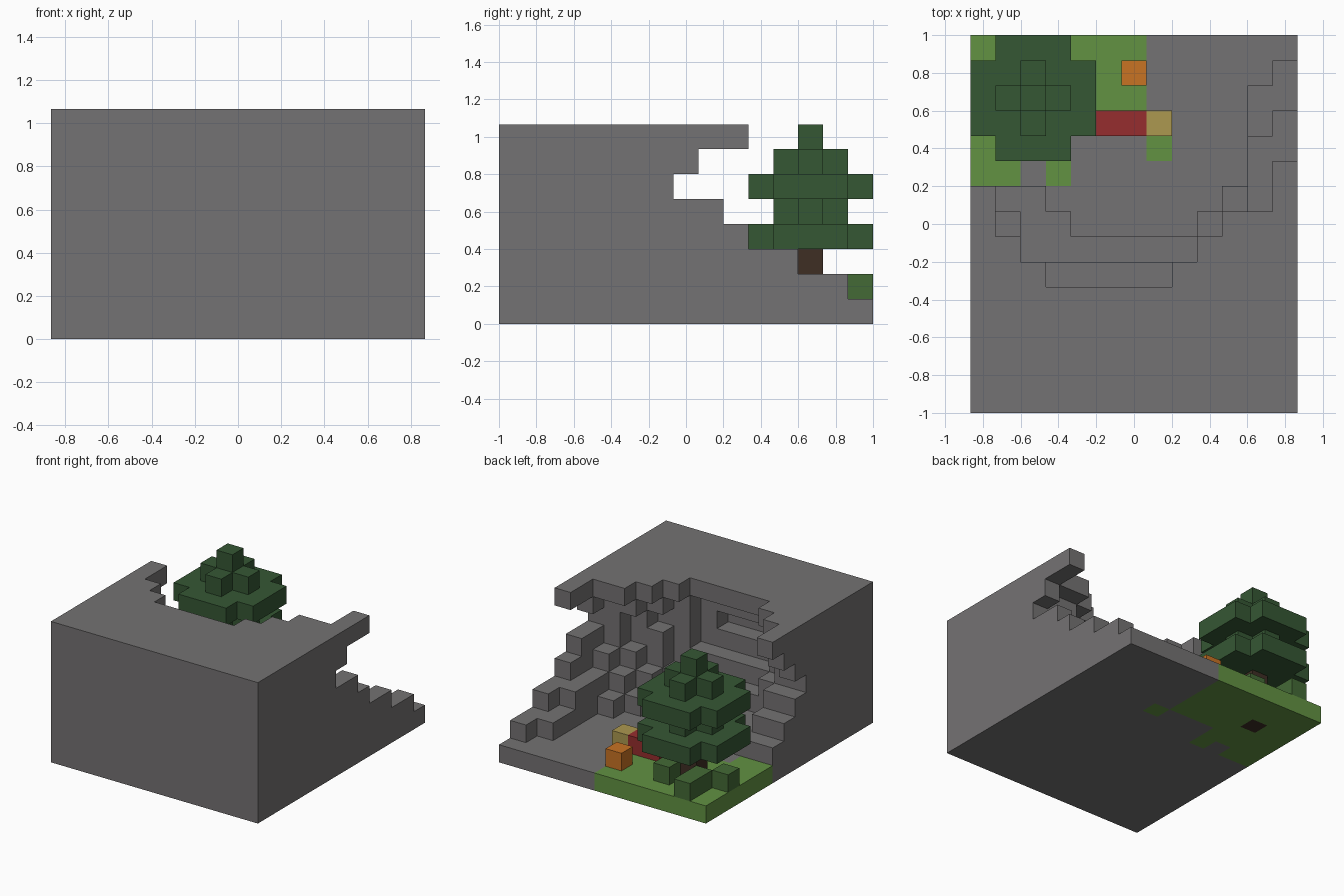
import bpy
import bmesh
from mathutils import Vector

# Grid of cubes: width, depth, height
NX, NY, NZ = 13, 15, 8
SIZE = 2 / NY

if "Cube" in bpy.data.objects:
    bpy.data.objects.remove(bpy.data.objects["Cube"], do_unlink=True)


def linear(channel):
    c = channel / 255
    return c / 12.92 if c <= 0.04045 else ((c + 0.055) / 1.055) ** 2.4


def make_material(name, rgb):
    colour = [linear(c) for c in rgb] + [1]
    mat = bpy.data.materials.new(name)
    mat.use_nodes = True
    mat.diffuse_color = colour
    mat.node_tree.nodes["Principled BSDF"].inputs["Base Color"].default_value = colour
    return mat


def block(xs, ys, zs):
    """All cells in the given index ranges."""
    return {(x, y, z) for x in xs for y in ys for z in zs}


def disc(centre, z, radius):
    """Square layer of cells with its corners left out."""
    cx, cy = centre
    span = range(-radius, radius + 1)
    return {(cx + a, cy + b, z) for a in span for b in span
            if abs(a) + abs(b) < 2 * radius or radius == 0}


def build(name, cells, mat, occupied):
    """Skin a set of cells, leaving out faces that touch another cell."""
    bm = bmesh.new()
    for cell in sorted(cells):
        for axis in range(3):
            for side in (-1, 1):
                normal = Vector((0, 0, 0))
                normal[axis] = side
                neighbour = tuple(int(c + n) for c, n in zip(cell, normal))
                if neighbour in occupied:
                    continue
                u = Vector((0, 0, 0))
                u[(axis + 1) % 3] = 0.5
                v = normal.cross(u)
                mid = Vector(cell) + Vector((0.5, 0.5, 0.5)) + normal / 2
                corners = (mid - u - v, mid + u - v, mid + u + v, mid - u + v)
                offset = Vector((NX / 2, NY / 2, 0))
                bm.faces.new([bm.verts.new((c - offset) * SIZE) for c in corners])
    bmesh.ops.remove_doubles(bm, verts=bm.verts, dist=SIZE / 100)
    mesh = bpy.data.meshes.new(name)
    bm.to_mesh(mesh)
    bm.free()
    mesh.materials.append(mat)
    obj = bpy.data.objects.new(name, mesh)
    bpy.context.collection.objects.link(obj)


# Colours
rock_grey = make_material("rock grey", (116, 114, 115))
grass_green = make_material("grass green", (98, 146, 66))
bush_green = make_material("bush green", (68, 106, 54))
leaf_green = make_material("leaf green", (53, 87, 52))
bark_brown = make_material("bark brown", (62, 46, 36))
cloth_red = make_material("cloth red", (150, 45, 46))
pillow_tan = make_material("pillow tan", (172, 152, 80))
fire_orange = make_material("fire orange", (200, 115, 36))

# Tree: trunk and tiered crown
tree = (2, 12)
trunk = block([tree[0]], [tree[1]], range(3))
crown = set()
for layer, radius in zip(range(3, NZ), (2, 1, 2, 1, 0)):
    crown |= disc(tree, layer, radius)

# Grass patch with a ragged edge
grass = block(range(7), range(11, NY), [0])
grass |= block(range(4), [10], [0]) | block([0, 1, 3], [9], [0]) | {(7, 10, 0)}
grass -= trunk

# Bushes and camp things on the ground
bushes = block([1], [13, 14], [1]) | {(3, 13, 1), (0, 12, 1)}
bedroll = block([5, 6], [11], [1])
pillow = {(7, 11, 1)}
campfire = {(6, 13, 1)}

# Rock: floor, then the depth of the cave wall per column, layer by layer
wall_depths = (
    (9, 9, 9, 8, 7, 7, 7, 7, 7, 8, 9, 13, 14),
    (8, 8, 6, 6, 6, 6, 6, 6, 6, 7, 8, 11, 12),
    (7, 7, 6, 5, 5, 5, 5, 5, 5, 6, 7, 8, 10),
    (6, 6, 5, 4, 4, 4, 4, 4, 5, 6, 6, 7, 9),
    (7, 6, 5, 4, 3, 3, 3, 4, 5, 5, 6, 7, 7),
    (8, 6, 5, 4, 4, 4, 4, 4, 5, 6, 7, 7, 8),
    (9, 7, 6, 5, 5, 5, 5, 5, 6, 7, 8, 8, 10),
)
rock = block(range(NX), range(NY), [0]) - grass - trunk
for layer, depths in enumerate(wall_depths, start=1):
    for column, depth in enumerate(depths):
        rock |= block([column], range(depth), [layer])

parts = (
    ("cave_rock", rock, rock_grey),
    ("grass_patch", grass, grass_green),
    ("bushes", bushes, bush_green),
    ("tree_trunk", trunk, bark_brown),
    ("tree_crown", crown, leaf_green),
    ("bedroll", bedroll, cloth_red),
    ("pillow", pillow, pillow_tan),
    ("campfire", campfire, fire_orange),
)
everything = set().union(*(cells for _, cells, _ in parts))
for part_name, part_cells, part_mat in parts:
    build(part_name, part_cells, part_mat, everything)
